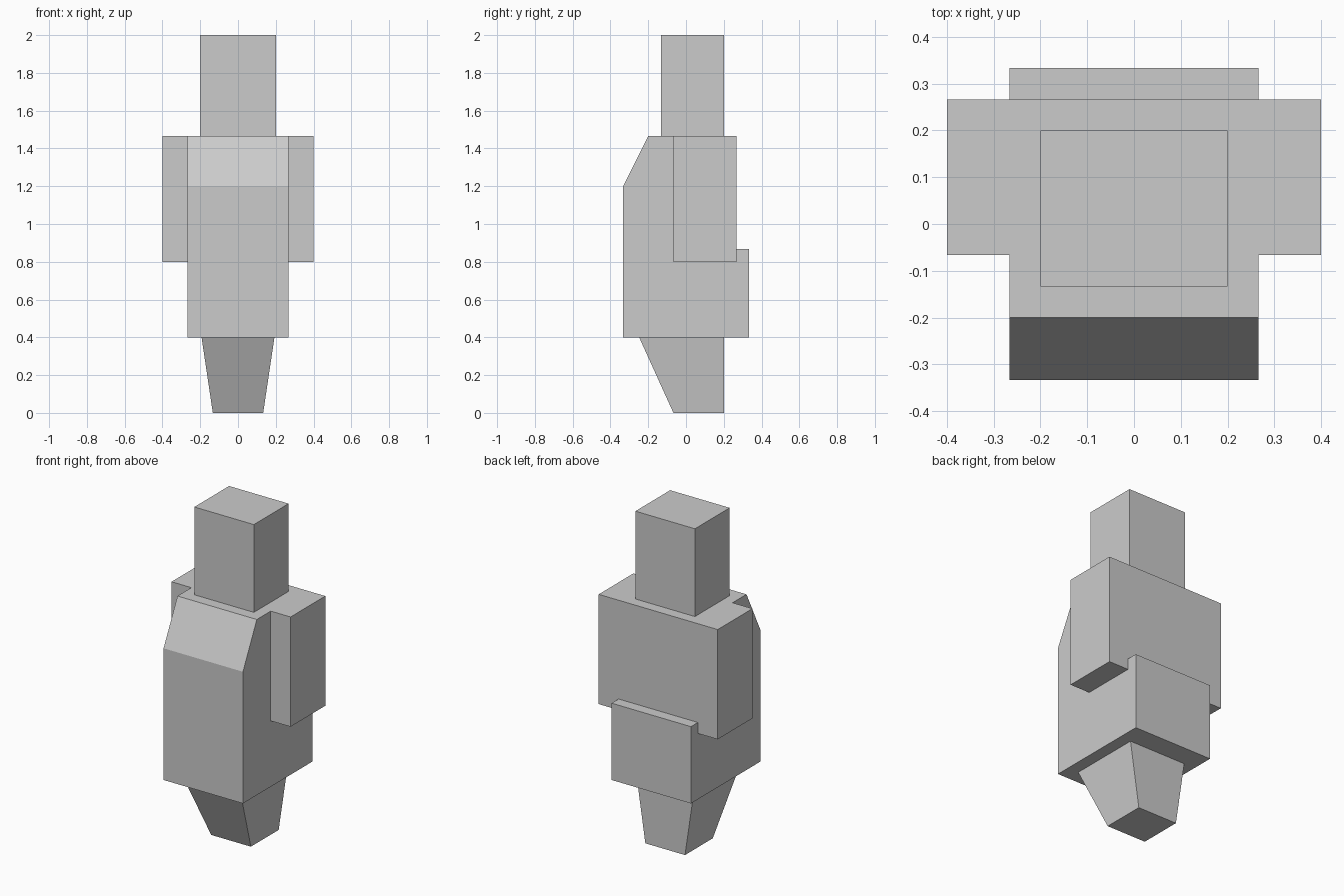
import bpy, bmesh

if "Cube" in bpy.data.objects:
    bpy.data.objects.remove(bpy.data.objects["Cube"])

U = 1 / 15  # the model sits on a 1/15 unit grid


def make_object(name, bm):
    bmesh.ops.recalc_face_normals(bm, faces=bm.faces)
    mesh = bpy.data.meshes.new(name)
    bm.to_mesh(mesh)
    bm.free()
    obj = bpy.data.objects.new(name, mesh)
    bpy.context.collection.objects.link(obj)
    return obj


def prism(name, low, high):
    """Solid between two matching outlines."""
    bm = bmesh.new()
    a = [bm.verts.new(p) for p in low]
    b = [bm.verts.new(p) for p in high]
    bm.faces.new(a)
    bm.faces.new(b)
    n = len(a)
    for i in range(n):
        j = (i + 1) % n
        bm.faces.new((a[i], a[j], b[j], b[i]))
    return make_object(name, bm)


def rect(hx, y0, y1, z):
    return [(-hx, y0, z), (hx, y0, z), (hx, y1, z), (-hx, y1, z)]


# Torso: side profile with sloped chest and rear ledge
profile = [(-5, 6), (-5, 18), (-3, 22), (4, 22), (4, 13), (5, 13), (5, 6)]
torso = prism("torso", [(-4 * U, y * U, z * U) for y, z in profile],
              [(4 * U, y * U, z * U) for y, z in profile])

# Arms: one block across the torso, fused into it
arms = prism("arms", rect(6 * U, -U, 4 * U, 12 * U), rect(6 * U, -U, 4 * U, 22 * U))
arms.hide_render = True
fuse = torso.modifiers.new("fuse_arms", 'BOOLEAN')
fuse.operation = 'UNION'
fuse.solver = 'EXACT'
fuse.object = arms
bpy.context.view_layer.objects.active = torso
bpy.ops.object.modifier_apply(modifier=fuse.name)
bpy.data.objects.remove(arms)

# Clear the seams on flat surfaces
bm = bmesh.new()
bm.from_mesh(torso.data)
bmesh.ops.dissolve_limit(bm, angle_limit=0.01, verts=bm.verts, edges=bm.edges)
bm.to_mesh(torso.data)
bm.free()

# Head block
prism("head", rect(3 * U, -2 * U, 3 * U, 22 * U), rect(3 * U, -2 * U, 3 * U, 2))

# Tapered foot, vertical at the back
prism("foot", rect(2 * U, -U, 3 * U, 0), rect(0.193, -0.248, 3 * U, 6 * U))
